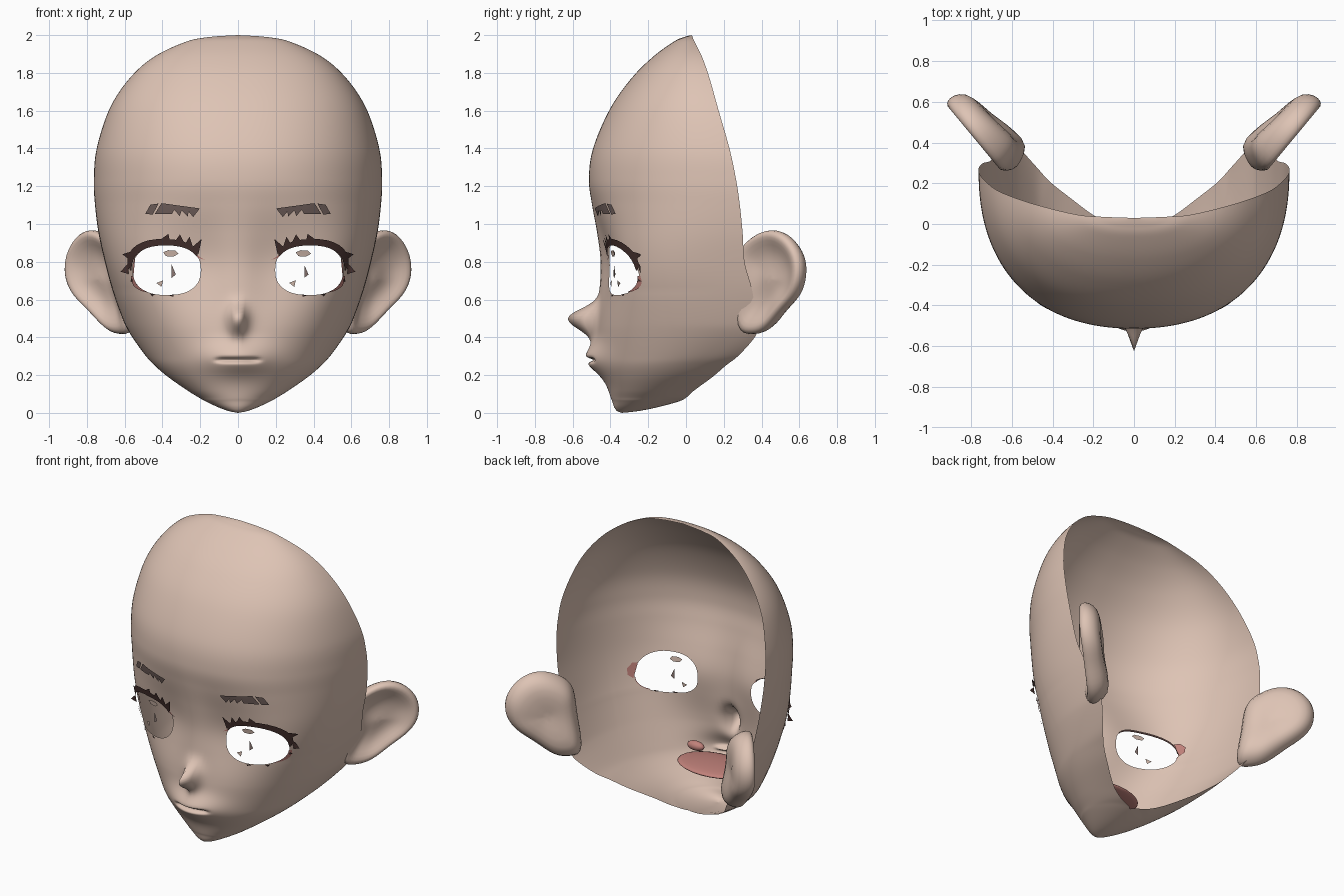
import bpy, bmesh, math
from mathutils import Vector
from mathutils.bvhtree import BVHTree

if "Cube" in bpy.data.objects:
    bpy.data.objects.remove(bpy.data.objects["Cube"], do_unlink=True)


def material(name, rgb):
    m = bpy.data.materials.new(name)
    m.use_nodes = True
    m.diffuse_color = (*rgb, 1)
    m.node_tree.nodes["Principled BSDF"].inputs["Base Color"].default_value = (*rgb, 1)
    return m


SKIN = material("skin", (.73, .55, .46))
LASH = material("lash_brown", (.06, .03, .027))
BROW = material("brow_brown", (.17, .12, .11))
PINK = material("mouth_pink", (.53, .22, .195))
GLINT = material("eye_glint_tan", (.62, .47, .4))
FLECK = material("eye_fleck_brown", (.25, .18, .165))


def spow(v, p):
    return math.copysign(abs(v) ** p, v)


def bell(v, width, power=2):
    return math.exp(-abs(v / width) ** power)


def spline(points, steps, closed=False):
    """Smooth curve through points of any dimension."""
    n = len(points)
    out = []
    for i in range(n if closed else n - 1):
        idx = [i - 1, i, i + 1, i + 2]
        a, b, c, d = [points[k % n] if closed else points[min(max(k, 0), n - 1)] for k in idx]
        for s in range(steps):
            t = s / steps
            out.append([q + .5 * t * (r - p + t * (2 * p - 5 * q + 4 * r - w + t * (3 * (q - r) + w - p)))
                        for p, q, r, w in zip(a, b, c, d)])
    return out if closed else out + [list(points[-1])]


def finish(bm, name, mat, mirror=False, subsurf=0):
    me = bpy.data.meshes.new(name)
    bm.to_mesh(me)
    bm.free()
    me.materials.append(mat)
    me.shade_smooth()
    ob = bpy.data.objects.new(name, me)
    bpy.context.collection.objects.link(ob)
    if mirror:
        ob.modifiers.new("mirror", 'MIRROR').use_mirror_merge = False
    if subsurf:
        mod = ob.modifiers.new("smooth", 'SUBSURF')
        mod.levels = mod.render_levels = subsurf


def bridge(bm, rings, closed):
    for lo, hi in zip(rings, rings[1:]):
        n = len(lo)
        for i in range(n if closed else n - 1):
            k = (i + 1) % n
            bm.faces.new((lo[i], lo[k], hi[k], hi[i]))


# Head sections: height, half width, front y, rear edge y, sweep angle
SECTIONS = [
    (0, 0, -.34, -.34, 180), (.01, .05, -.365, -.25, 180), (.03, .105, -.38, -.15, 180),
    (.06, .17, -.39, -.04, 180), (.08, .205, -.398, 0, 150), (.12, .27, -.41, .045, 132),
    (.19, .37, -.43, .14, 118), (.25, .44, -.445, .21, 110), (.31, .495, -.455, .285, 103),
    (.42, .572, -.465, .375, 96), (.5, .612, -.465, .37, 92), (.65, .665, -.457, .35, 90),
    (.8, .705, -.452, .31, 90), (.95, .738, -.47, .3, 90), (1.1, .757, -.497, .285, 90),
    (1.235, .763, -.514, .265, 90), (1.4, .748, -.492, .23, 90), (1.61, .68, -.402, .17, 90),
    (1.77, .575, -.29, .125, 90), (1.885, .445, -.175, .085, 90),
    (1.965, .275, -.065, .045, 90), (1.99, .15, -.01, .035, 90), (2, 0, .03, .03, 90)]
COLS = 64


def head_point(row, t):
    z, w, front, rear, sweep = row
    p = 2 / (2.25 + .5 * bell(z - .75, .3) - .3 * bell(z, .25))
    end = math.radians(min(max(sweep, 90), 180))
    c = spow(math.cos(end), p) if end > 1.572 else 0
    mid = (rear - c * front) / (1 - c)
    a = end * t
    x = max(w, 0) * spow(math.sin(a), p)
    y = mid - (mid - front) * spow(math.cos(a), p)
    if abs(t) < .7:
        # nose ridge, lips, mouth crease and shallow eye sockets
        y -= .16 * bell(z - .5, .07 if z > .5 else .085) * bell(x, .038, 1.4)
        y -= .08 * bell(z - .285, .085) * bell(x, .18)
        y += .04 * bell(z - .28, .012) * bell(x, .11, 6)
        y += .045 * bell(z - .78, .25) * (1 - bell(x, .13)) * bell(x, .45, 4)
    return x, y, z


# Face shell
bm = bmesh.new()
grid = [[bm.verts.new(head_point(r, i / COLS)) for i in range(-COLS, COLS + 1)]
        for r in spline(SECTIONS, 8)]
bridge(bm, grid, False)
bmesh.ops.remove_doubles(bm, verts=bm.verts[:], dist=.0004)
bm.normal_update()
surface = BVHTree.FromBMesh(bm)


def on_face(x, z, lift=0):
    hit, normal, _, _ = surface.ray_cast(Vector((x, -2, z)), Vector((0, 1, 0)))
    if hit is None:
        return Vector((x, 0, z))
    return hit + normal * (lift if normal.y < 0 else -lift)


# Eye openings
EX, EZ, RX, RZ, POW = .377, .757, .18, .133, 2.4


def eye_level(co):
    return (abs(abs(co.x) - EX) / RX) ** POW + (abs(co.z - EZ) / RZ) ** POW


def eye_point(deg, s=1):
    a = math.radians(deg)
    return (EX + s * RX * spow(math.cos(a), 2 / POW), EZ + s * RZ * spow(math.sin(a), 2 / POW))


bmesh.ops.delete(bm, geom=[f for f in bm.faces if f.calc_center_median().y < 0
                           and eye_level(f.calc_center_median()) < 1], context='FACES')
for v in bm.verts:
    if v.is_boundary and v.co.y < 0 and eye_level(v.co) < 2:
        k = eye_level(v.co) ** (-1 / POW)
        side = math.copysign(EX, v.co.x)
        v.co = on_face(side + (v.co.x - side) * k, EZ + (v.co.z - EZ) * k)
finish(bm, "face_shell", SKIN)


def plates(name, polys, mat, lift=.012, mirror=True, back=0):
    """Flat outlines in x, z laid on the face, no further back than y = back."""
    bm = bmesh.new()
    for poly in polys:
        f = bm.faces.new([bm.verts.new((x, 0, z)) for x, z in poly])
        f.normal_update()
        if f.normal.y > 0:
            f.normal_flip()
    bmesh.ops.triangulate(bm, faces=bm.faces[:])
    bmesh.ops.subdivide_edges(bm, edges=bm.edges[:], cuts=3, use_grid_fill=True)
    for v in bm.verts:
        v.co = on_face(v.co.x, v.co.z, lift)
        v.co.y = min(v.co.y, back)
    finish(bm, name, mat, mirror)


def eye_band(start, stop, step, inner, outer):
    return [[eye_point(a, inner), eye_point(a + step, inner),
             eye_point(a + step, outer(a + step)), eye_point(a, outer(a))]
            for a in range(start, stop, step)]


# Upper lashes: tapered band with spikes
lash = eye_band(0, 150, 10, .99, lambda a: 1.03 + .22 * math.sin(math.radians(a * 1.2)) ** .6)
for tip, a, half in (((.365, .95), 85, 9), ((.305, .947), 108, 10), ((.255, .935), 125, 10),
                     ((.19, .924), 138, 10), ((.612, .75), 4, 9), ((.603, .842), 32, 14)):
    lash.append([eye_point(a - half, 1.08), eye_point(a + half, 1.08), tip])
plates("upper_lashes", lash, LASH, back=-.24)

# Lower lash flecks and pink eye corners, lined inside
plates("lower_lashes", [[eye_point(a, 1), eye_point(a + 8, 1), eye_point(a + 2, 1.08)]
                        for a in (-100, -75, -22)], LASH, back=-.23)
corner = eye_band(-60, -10, 10, .98, lambda a: 1.0 + .08 * math.sin(math.radians(-a * 3)))
corner.append([eye_point(142, 1), eye_point(155, 1), (.175, .81)])
plates("eye_corners", corner, PINK, .006)
plates("eye_corner_linings", [[(.55, .815), (.575, .815), (.592, .785), (.585, .745),
                               (.56, .72), (.556, .76)]], PINK, -.008)

# Eyebrows with a jagged lower edge
plates("eyebrows", [
    [(.2, 1.085), (.4, 1.112), (.435, 1.055), (.345, 1.055), (.335, 1.078), (.305, 1.045),
     (.295, 1.075), (.262, 1.042), (.26, 1.07), (.235, 1.04)],
    [(.415, 1.11), (.458, 1.103), (.485, 1.053), (.445, 1.053)]], BROW)

# Eye glints, the same way round in both eyes
GLINTS = [[(-.395, .85), (-.37, .862), (-.33, .86), (-.315, .843), (-.34, .828), (-.38, .83)],
          [(-.43, .688), (-.395, .702), (-.403, .667)]]
FLECKS = [[(-.35, .785), (-.328, .732), (-.35, .715)]]
for side, shift in (("right", 0), ("left", .7)):
    for name, shapes, mat in (("glints", GLINTS, GLINT), ("fleck", FLECKS, FLECK)):
        plates(f"{side}_eye_{name}", [[(x + shift, z) for x, z in g] for g in shapes],
               mat, .004, False)

# Mouth lining behind the lips
for name, pos, size in (("mouth_lining", (0, -.3, .263), (.25, .16, .025)),
                        ("mouth_corner_left", (.19, -.375, .315), (.06, .03, .03)),
                        ("mouth_corner_right", (-.19, -.375, .315), (.06, .03, .03))):
    bm = bmesh.new()
    bmesh.ops.create_uvsphere(bm, u_segments=24, v_segments=12, radius=1)
    bmesh.ops.scale(bm, vec=size, verts=bm.verts[:])
    bmesh.ops.translate(bm, vec=pos, verts=bm.verts[:])
    finish(bm, name, PINK)

# Ears: side outline (y, z) swept through rings of size and outward offset
OUTLINE = [(.29, .84), (.36, .93), (.46, .972), (.55, .935), (.612, .84), (.622, .73),
           (.59, .62), (.51, .53), (.43, .435), (.35, .415), (.29, .45), (.28, .65)]
RINGS = [(.05, -.095), (.5, -.095), (.85, -.075), (1, -.015), (1, .025), (.92, .045),
         (.8, .035), (.6, 0), (.35, -.02), (.05, -.015)]
bm = bmesh.new()
rings = []
for s, off in RINGS:
    ring = []
    for y, z in spline(OUTLINE, 2, True):
        y, z = .43 + (y - .43) * s, .71 + (z - .71) * s
        x = .65 + (y - .32) * .83 - .25 * max(0, .7 - z)
        # the back wall widens towards the root
        depth = off - (.18 * max(0, .48 - y) if off < -.05 and s > .3 else 0)
        ring.append(bm.verts.new((x + depth * .7, y - depth * .7, z)))
    rings.append(ring)
bridge(bm, rings, True)
bm.faces.new(rings[0])
bm.faces.new(rings[-1])
bmesh.ops.recalc_face_normals(bm, faces=bm.faces[:])
finish(bm, "ears", SKIN, mirror=True, subsurf=1)
